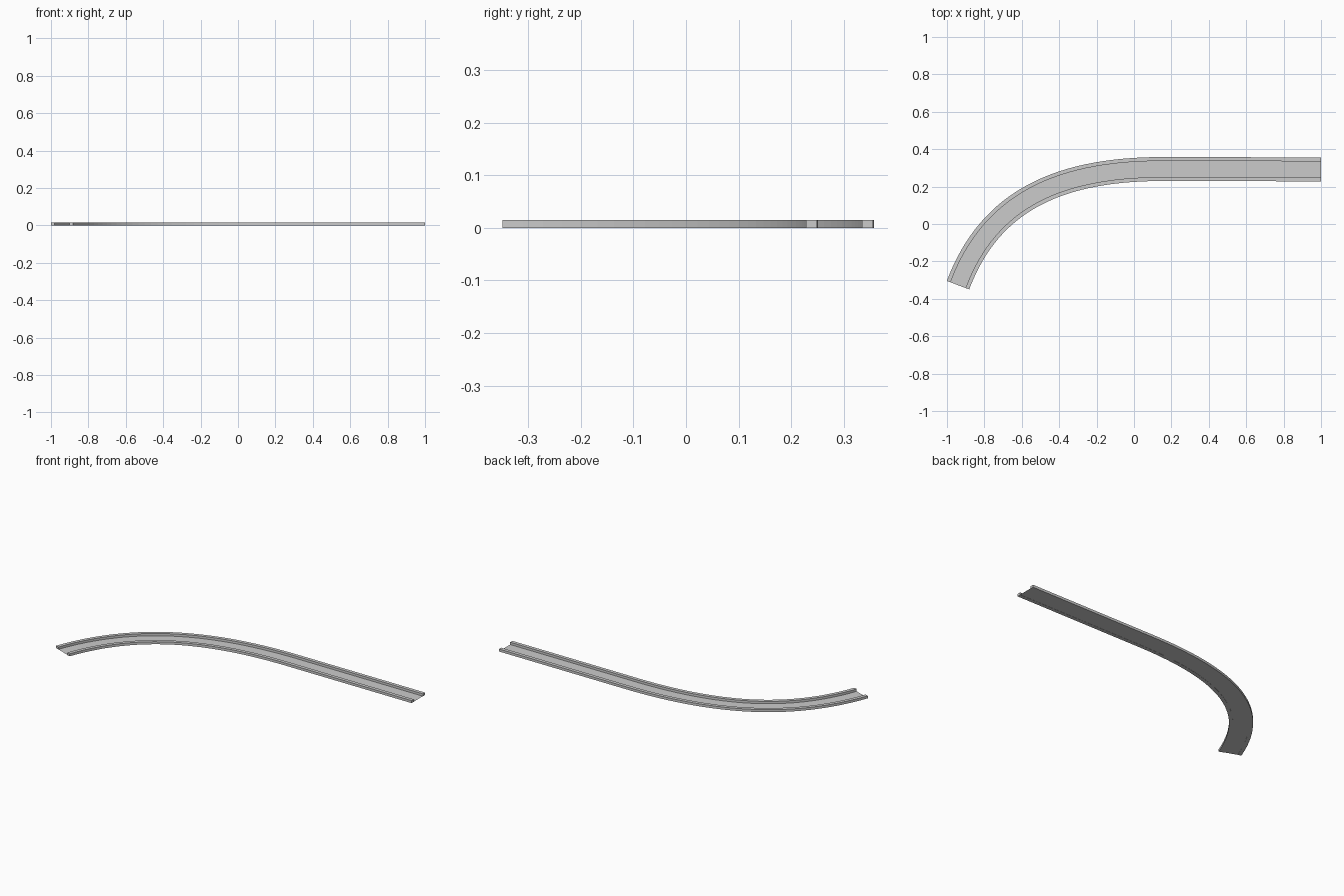
import bpy, bmesh
from mathutils import Vector
from mathutils.geometry import interpolate_bezier

if "Cube" in bpy.data.objects:
    bpy.data.objects.remove(bpy.data.objects["Cube"])

# Centre line: curved section followed by a straight
path = interpolate_bezier(Vector((-0.941, -0.327, 0)), Vector((-0.775, 0.113, 0)),
                          Vector((-0.42, 0.293, 0)), Vector((0.15, 0.294, 0)), 32)
path = [p.copy() for p in path] + [Vector((0.15 + 0.85 * i / 6, 0.294 - 0.002 * i / 6, 0)) for i in range(1, 7)]


def sweep(name, profile, closed):
    """Sweep an (offset to the left, height) profile along the centre line."""
    bm = bmesh.new()
    rings = []
    for i, p in enumerate(path):
        t = (path[min(i + 1, len(path) - 1)] - path[max(i - 1, 0)]).normalized()
        if i == 0:
            t = Vector((0.353, 0.936, 0)).normalized()
        elif i == len(path) - 1:
            t = Vector((1, 0, 0))
        side = Vector((-t.y, t.x, 0))
        rings.append([bm.verts.new(p + side * o + Vector((0, 0, h))) for o, h in profile])
    n = len(profile)
    for a, b in zip(rings, rings[1:]):
        for j in range(n if closed else n - 1):
            k = (j + 1) % n
            bm.faces.new((a[j], b[j], b[k], a[k]))
    if closed:
        bm.faces.new(rings[0])
        bm.faces.new(rings[-1][::-1])
        bmesh.ops.recalc_face_normals(bm, faces=bm.faces)
    else:
        for f in bm.faces:
            f.normal_update()
            if f.normal.z < 0:
                f.normal_flip()
    mesh = bpy.data.meshes.new(name)
    bm.to_mesh(mesh)
    bm.free()
    ob = bpy.data.objects.new(name, mesh)
    bpy.context.collection.objects.link(ob)
    return ob


W, K, H = 0.064, 0.021, 0.015   # half width, kerb width, kerb height

# Thin road surface
sweep("road", [(W - K, 0.001), (K - W, 0.001)], False)

# Raised kerbs on both edges
for label, s in (("left", 1), ("right", -1)):
    sweep(label + "_kerb", [(s * W, 0), (s * W, H), (s * (W - K), H), (s * (W - K), 0)], True)
